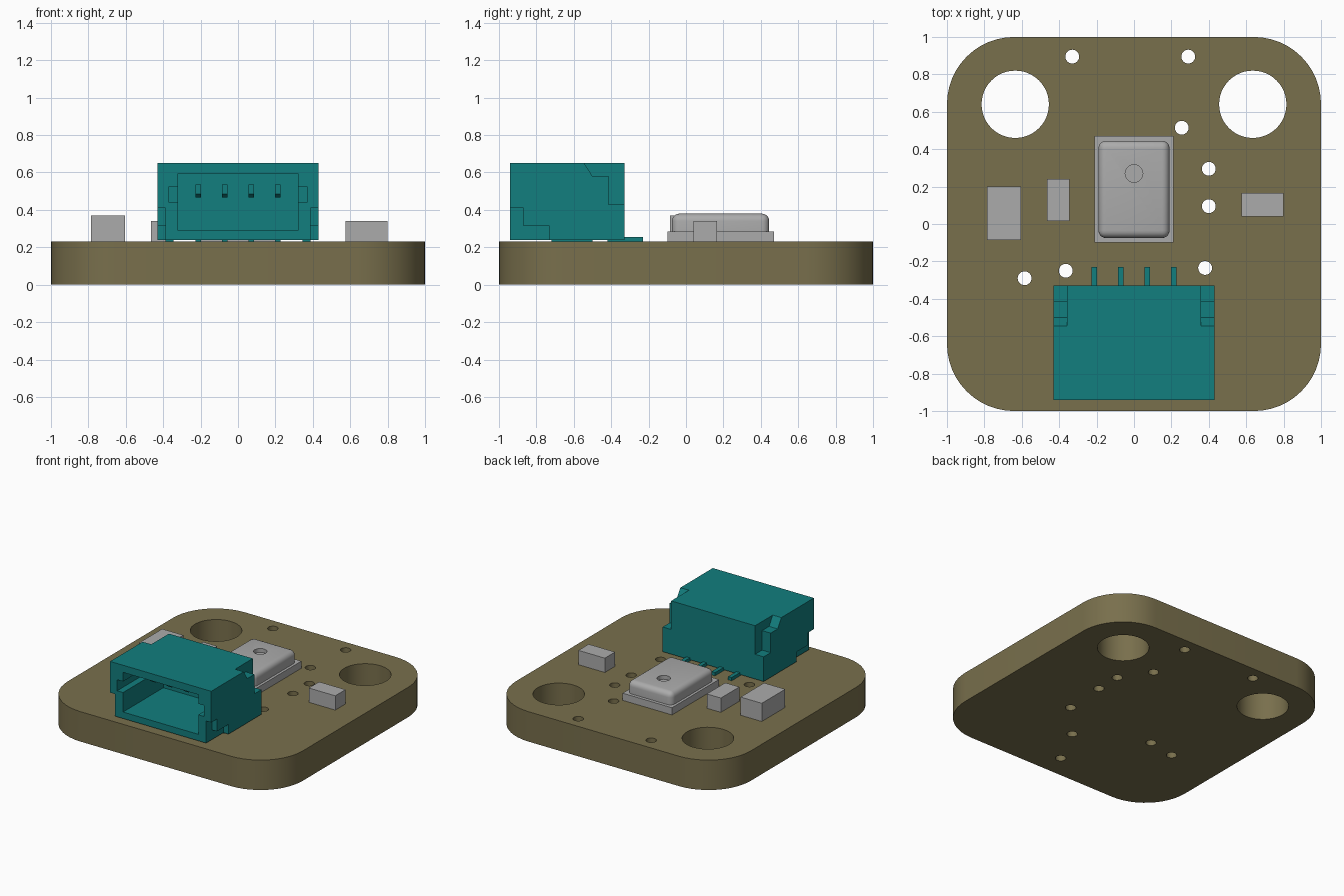
import bpy
import bmesh
import math
from mathutils import Matrix, Vector

cube = bpy.data.objects.get("Cube")
if cube:
    bpy.data.objects.remove(cube, do_unlink=True)


def material(name, rgb):
    m = bpy.data.materials.new(name)
    m.use_nodes = True
    m.diffuse_color = (*rgb, 1)
    m.node_tree.nodes["Principled BSDF"].inputs["Base Color"].default_value = (*rgb, 1)
    return m


OLIVE = material("olive board", (0.19, 0.16, 0.073))
TEAL = material("teal plastic", (0.006, 0.21, 0.21))
GREY = material("light grey", (0.41, 0.41, 0.41))


def finish(name, bm, mat):
    bmesh.ops.recalc_face_normals(bm, faces=bm.faces)
    mesh = bpy.data.meshes.new(name)
    bm.to_mesh(mesh)
    bm.free()
    mesh.materials.append(mat)
    obj = bpy.data.objects.new(name, mesh)
    bpy.context.collection.objects.link(obj)
    return obj


def box_mesh(x, y, z):
    """Box between (low, high) pairs on each axis."""
    bm = bmesh.new()
    size = [b - a for a, b in (x, y, z)]
    mid = [(a + b) / 2 for a, b in (x, y, z)]
    bmesh.ops.create_cube(bm, size=1, matrix=Matrix.Translation(mid) @ Matrix.Diagonal((*size, 1)))
    return bm


def box(name, x, y, z, mat):
    return finish(name, box_mesh(x, y, z), mat)


def cylinder(name, x, y, r, z, mat, sides=32):
    bm = bmesh.new()
    bmesh.ops.create_cone(bm, cap_ends=True, segments=sides, radius1=r, radius2=r,
                          depth=z[1] - z[0],
                          matrix=Matrix.Translation((x, y, sum(z) / 2)))
    return finish(name, bm, mat)


def side_prism(name, profile, x, mat):
    """Extrude a (y, z) profile along x."""
    bm = bmesh.new()
    face = bm.faces.new([bm.verts.new((x[0], a, b)) for a, b in profile])
    moved = bmesh.ops.extrude_face_region(bm, geom=[face])["geom"]
    bmesh.ops.translate(bm, vec=Vector((x[1] - x[0], 0, 0)),
                        verts=[v for v in moved if isinstance(v, bmesh.types.BMVert)])
    return finish(name, bm, mat)


def activate(obj):
    bpy.ops.object.select_all(action="DESELECT")
    obj.select_set(True)
    bpy.context.view_layer.objects.active = obj


def cut(obj, cutters):
    activate(obj)
    for c in cutters:
        c.hide_render = True
        mod = obj.modifiers.new("cut", "BOOLEAN")
        mod.operation = "DIFFERENCE"
        mod.solver = "EXACT"
        mod.object = c
        bpy.ops.object.modifier_apply(modifier=mod.name)
        bpy.data.objects.remove(c, do_unlink=True)


def smooth(obj):
    activate(obj)
    bpy.ops.object.shade_smooth_by_angle(angle=math.radians(35))


# Circuit board with rounded corners, mounting holes and vias
TOP = 0.23
bm = box_mesh((-1, 1), (-1, 1), (0, TOP))
upright = [e for e in bm.edges if abs(e.verts[0].co.z - e.verts[1].co.z) > 0.1]
bmesh.ops.bevel(bm, geom=upright, offset=0.36, segments=12, profile=0.5, affect="EDGES")
board = finish("circuit_board", bm, OLIVE)
vias = [(-0.33, 0.895), (0.29, 0.895), (0.255, 0.515), (0.4, 0.295), (0.4, 0.095),
        (0.38, -0.235), (-0.365, -0.25), (-0.585, -0.29), (0.135, -0.51), (-0.02, -0.82)]
through = (-0.1, TOP + 0.1)
holes = [cylinder("hole_cutter", s * 0.635, 0.64, 0.18, through, OLIVE, 48) for s in (-1, 1)]
holes += [cylinder("via_cutter", x, y, 0.037, through, OLIVE, 24) for x, y in vias]
cut(board, holes)
smooth(board)

# Connector housing: open front, stepped recesses on both sides
FRONT, BACK, BASE, ROOF = -0.94, -0.33, 0.24, 0.65
housing = box("connector_housing", (-0.43, 0.43), (FRONT, BACK), (BASE, ROOF), TEAL)
front_step = [(-1, 0.41), (-0.87, 0.41), (-0.87, 0.315), (-0.73, 0.315), (-0.73, 0.1), (-1, 0.1)]
back_step = [(-0.577, 0.7), (-0.5, 0.58), (-0.415, 0.58), (-0.415, 0.43), (-0.2, 0.43), (-0.2, 0.7)]
cutters = [box("cavity_cutter", (-0.32, 0.32), (-1, -0.45), (0.29, 0.595), TEAL)]
for s in (-1, 1):
    cutters.append(box("slot_cutter", sorted((s * 0.3, s * 0.37)), (-1, -0.62), (0.44, 0.525), TEAL))
    cutters.append(side_prism("front_step_cutter", front_step, (s * 0.387, s * 0.5), TEAL))
    cutters.append(side_prism("back_step_cutter", back_step, (s * 0.357, s * 0.5), TEAL))
cut(housing, cutters)

# Contacts inside the cavity and solder tails behind it
for i in range(4):
    x = (i - 1.5) * 0.142
    span = (x - 0.015, x + 0.015)
    pin = [(-0.44, 0.465), (-0.72, 0.465), (-0.75, 0.485), (-0.75, 0.535), (-0.44, 0.535)]
    side_prism(f"contact_pin_{i + 1}", pin, span, TEAL)
    box(f"solder_tail_{i + 1}", span, (-0.42, -0.23), (TOP, 0.255), TEAL)
for s, side in ((1, "left"), (-1, "right")):
    box(f"{side}_solder_tab", sorted((s * 0.345, s * 0.387)), (-0.72, -0.5), (TOP, 0.245), TEAL)

# Sensor: flat base and rounded lid with a port
box("sensor_base", (-0.21, 0.21), (-0.1, 0.47), (TOP, 0.285), GREY)
bm = box_mesh((-0.19, 0.19), (-0.075, 0.445), (0.285, 0.38))
rounded = [e for e in bm.edges if max(v.co.z for v in e.verts) > 0.3]
bmesh.ops.bevel(bm, geom=rounded, offset=0.04, segments=5, profile=0.5, affect="EDGES")
lid = finish("sensor_lid", bm, GREY)
cut(lid, [cylinder("port_cutter", 0, 0.27, 0.047, (0.35, 0.45), GREY)])
smooth(lid)

# Small surface-mount parts
box("large_chip", (-0.785, -0.605), (-0.085, 0.2), (TOP, 0.37), GREY)
box("small_chip", (-0.465, -0.345), (0.015, 0.24), (TOP, 0.34), GREY)
box("side_chip", (0.575, 0.8), (0.04, 0.165), (TOP, 0.34), GREY)
